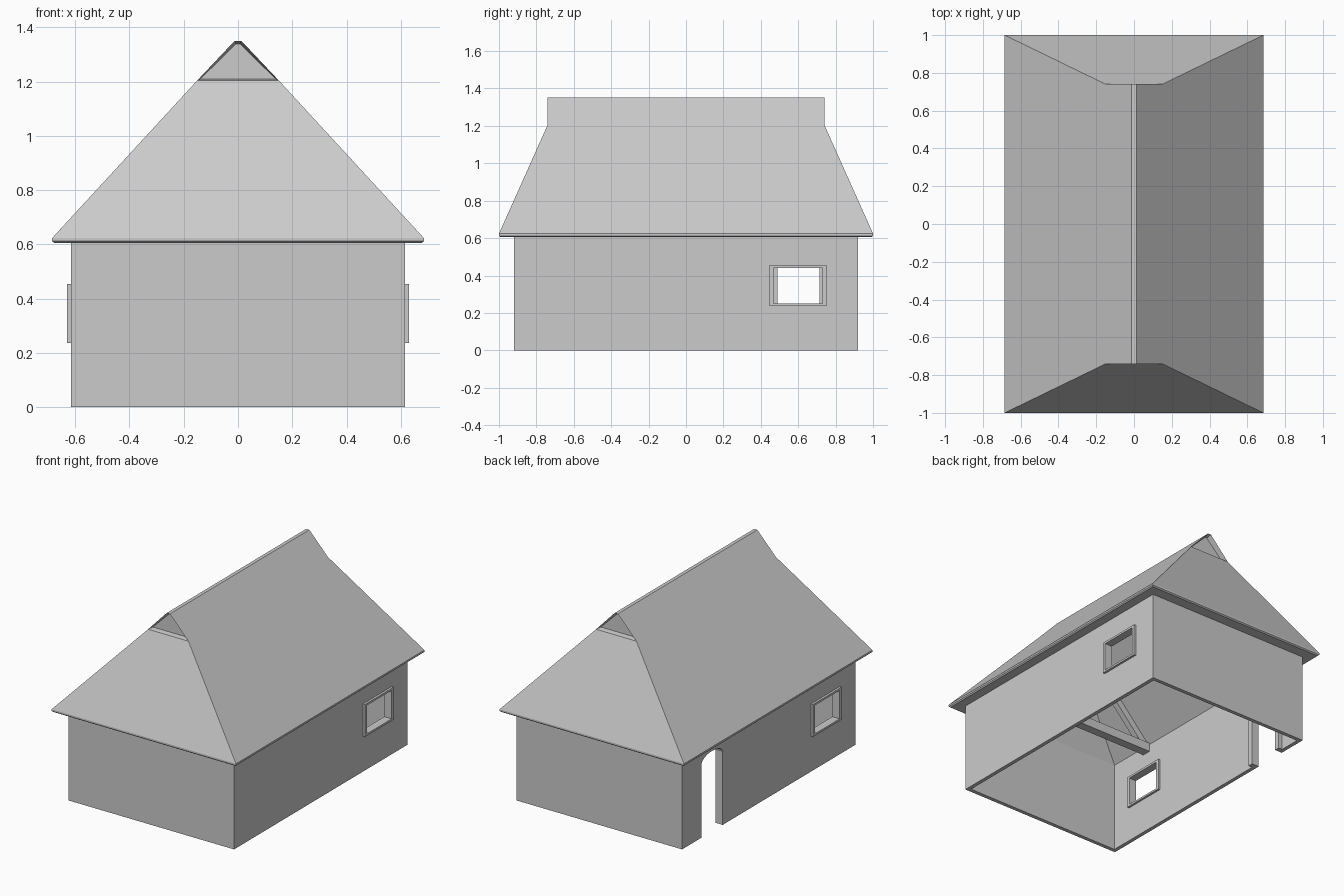
import bpy, bmesh, math

if "Cube" in bpy.data.objects:
    bpy.data.objects.remove(bpy.data.objects["Cube"])

W, L, H, T = 0.615, 0.92, 0.61, 0.026   # half width, half length, wall height, thickness


def finish(name, bm):
    bmesh.ops.recalc_face_normals(bm, faces=bm.faces[:])
    me = bpy.data.meshes.new(name)
    bm.to_mesh(me)
    bm.free()
    ob = bpy.data.objects.new(name, me)
    bpy.context.collection.objects.link(ob)
    return ob


def prism(name, pts, a0, a1, axis='x', s=1):
    """Extrude a 2D outline along an axis; s=-1 turns it half round about z."""
    bm = bmesh.new()
    co = (lambda a, p, q: (s * a, s * p, q)) if axis == 'x' else (lambda a, p, q: (s * p, s * a, q))
    v0 = [bm.verts.new(co(a0, *p)) for p in pts]
    v1 = [bm.verts.new(co(a1, *p)) for p in pts]
    n = len(pts)
    for i in range(n):
        j = (i + 1) % n
        bm.faces.new((v0[i], v0[j], v1[j], v1[i]))
    bm.faces.new(v0)
    bm.faces.new(v1)
    return finish(name, bm)


def rect(p0, p1, q0, q1):
    return [(p0, q0), (p1, q0), (p1, q1), (p0, q1)]


def ring(name, outer, inner, x0, x1, s):
    """Rectangular frame in the yz plane with a rectangular opening."""
    bm = bmesh.new()
    loops = [[bm.verts.new((s * x, s * y, z)) for y, z in r]
             for r, x in ((outer, x0), (inner, x0), (inner, x1), (outer, x1))]
    for k in range(4):
        a, b = loops[k], loops[(k + 1) % 4]
        for i in range(4):
            j = (i + 1) % 4
            bm.faces.new((a[i], a[j], b[j], b[i]))
    return finish(name, bm)


def arch(half, spring, rise, n=10):
    """Segmental arch line centred on y = 0.602, from the floor over and down."""
    c = 0.602
    top = [(c - half * math.cos(math.pi * i / n), spring + rise * math.sin(math.pi * i / n))
           for i in range(n + 1)]
    return [(c - half, 0)] + top + [(c + half, 0)]


# Walls on the long sides, in thirds
third = L / 3
for s, side in ((1, "right"), (-1, "left")):
    prism(side + "_middle_wall", rect(-third, third, 0, H), W - T, W, 'x', s)
    ring(side + "_window_wall", rect(third, L, 0, H), rect(0.46, 0.74, 0.243, 0.448), W - T, W, s)
    ring(side + "_window_frame", rect(0.447, 0.751, 0.237, 0.455),
         rect(0.468, 0.731, 0.25, 0.441), 0.575, 0.63, s)
prism("right_plain_wall", rect(-L, -third, 0, H), W - T, W)

# Left wall bay with arched doorway, and its inner frame
door = arch(0.113, 0.49, 0.05)
prism("door_wall", [(third, 0)] + door + [(L, 0), (L, H), (third, H)], -W, -W + T)
prism("door_frame", door + arch(0.148, 0.50, 0.065)[::-1], -W + T, -W + 0.055)

# End walls, each of two panels
for s, side in ((1, "back"), (-1, "front")):
    for k, (a, b) in enumerate(((-W + T, 0), (0, W - T))):
        prism(f"{side}_wall_{k + 1}", rect(a, b, 0, H), L - T, L, 'y', s)

# Roof: hollow hipped shell with small recessed gables at the ridge ends
bm = bmesh.new()


def loop(x, y, z):
    return [bm.verts.new((sx * x, sy * y, z)) for sx, sy in ((-1, -1), (1, -1), (1, 1), (-1, 1))]


def band(a, b):
    return [bm.faces.new((a[i], a[(i + 1) % 4], b[(i + 1) % 4], b[i])) for i in range(4)]


def skin(eave, neck, ridge):
    """Slopes between three rectangles; returns the two upright gable faces."""
    for i in (0, 2):
        j = i + 1
        bm.faces.new((eave[i], eave[j], neck[j], neck[i]))
    for i, j in ((1, 2), (3, 0)):
        bm.faces.new((eave[i], eave[j], neck[j], ridge[j], ridge[i], neck[i]))
    bm.faces.new(ridge)
    return [bm.faces.new((neck[i], neck[i + 1], ridge[i + 1], ridge[i])) for i in (0, 2)]


inner = loop(0.60, 0.90, 0.605)
soffit = loop(0.677, 0.992, 0.605)
lip = loop(0.685, 1.0, 0.612)
eave = loop(0.685, 1.0, 0.624)
for a, b in ((inner, soffit), (soffit, lip), (lip, eave)):
    band(a, b)
gables = skin(eave, loop(0.15, 0.74, 1.205), loop(0.012, 0.74, 1.351))
skin(inner, loop(0.10, 0.68, 1.14), loop(0.01, 0.68, 1.237))
bmesh.ops.recalc_face_normals(bm, faces=bm.faces[:])
bmesh.ops.inset_individual(bm, faces=gables, thickness=0.012, depth=0)
for f in gables:
    for v in f.verts:
        v.co.y -= math.copysign(0.035, v.co.y)
finish("roof", bm)

# Roof trusses: tie beam with a pair of rafters
for s, side in ((1, "back"), (-1, "front")):
    prism(side + "_tie_beam", rect(-W + T, W - T, 0.56, 0.62), 0.55, 0.61, 'y', s)
    prism(side + "_rafters", [(-0.59, 0.61), (0, 1.24), (0.59, 0.61), (0.53, 0.61),
                              (0, 1.175), (-0.53, 0.61)], 0.56, 0.60, 'y', s)
